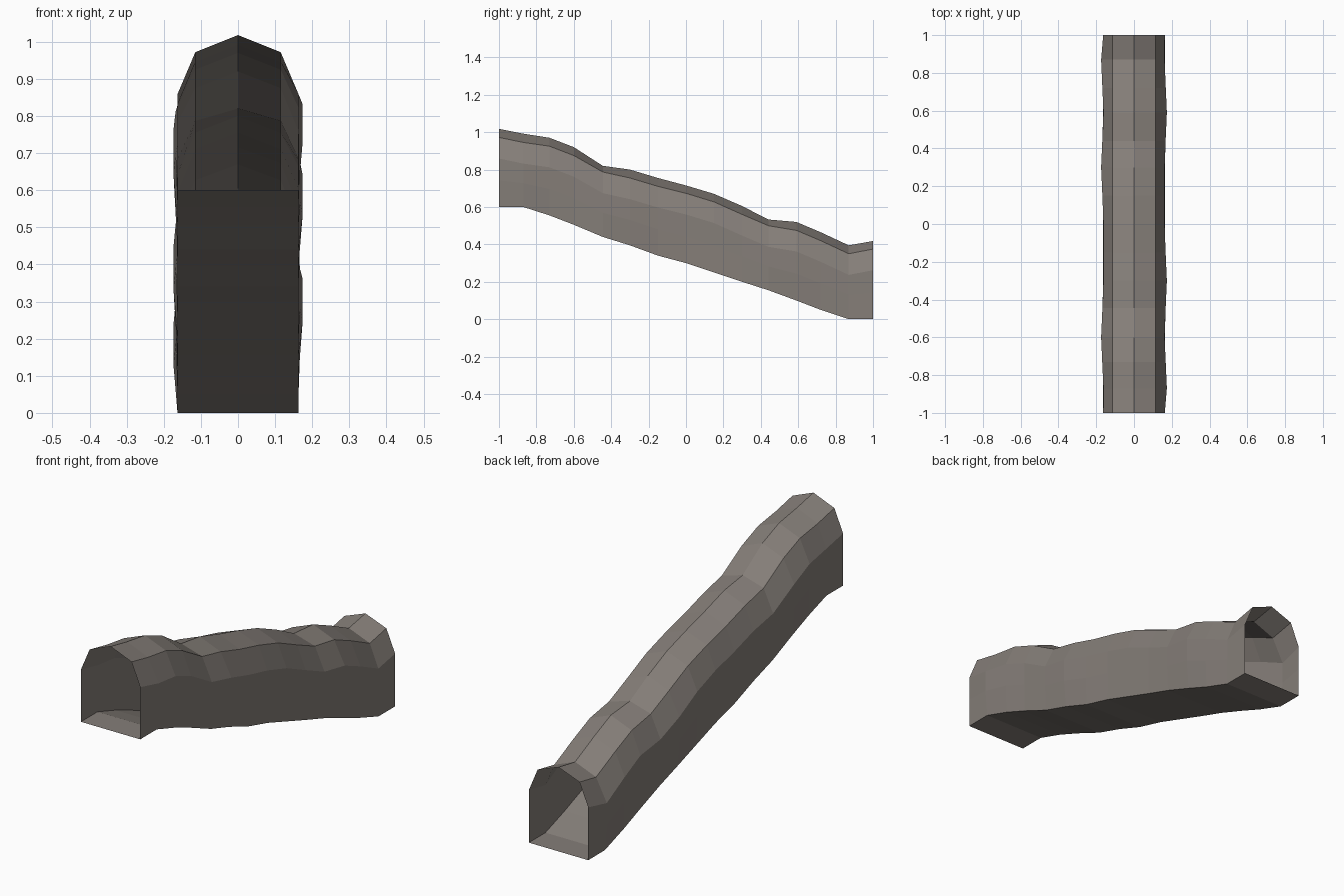
import bpy, bmesh

if "Cube" in bpy.data.objects:
    bpy.data.objects.remove(bpy.data.objects["Cube"])

rock = bpy.data.materials.new("grey brown rock")
rock.diffuse_color = (0.235, 0.21, 0.19, 1)
rock.use_nodes = True
rock.node_tree.nodes["Principled BSDF"].inputs["Base Color"].default_value = rock.diffuse_color

# Stations along the sloping tunnel: y, floor height, shoulder height, ridge height
stations = [
    (-1.0, .60, .972, 1.018), (-.87, .60, .945, .992), (-.73, .555, .925, .97),
    (-.60, .505, .875, .92), (-.445, .44, .787, .82), (-.30, .395, .755, .80),
    (-.15, .34, .71, .755), (0, .30, .673, .715), (.15, .25, .627, .67),
    (.30, .20, .56, .605), (.44, .155, .50, .533), (.59, .10, .475, .52),
    (.72, .05, .42, .465), (.87, 0, .35, .395), (1.0, 0, .375, .418)]


def bulge(y, centres):
    """Wall half-width, swelling near the given places."""
    near = min(abs(y - c) for c in centres)
    return .162 + .012 * max(0, 1 - near / .27)


def section(y, floor, shoulder, ridge):
    """Arched cross-section, from the floor up the right and down the left."""
    top = shoulder - .113
    mid = floor + .55 * (top - floor)
    end = abs(y) > .99
    r = .163 if end else bulge(y, (.59, -.30, -.87))
    l = .163 if end else bulge(y, (.87, .30, -.60))
    return [(.163, y, floor), (r, y, mid), (r, y, top), (.115, y, shoulder),
            (0, y, ridge),
            (-.115, y, shoulder), (-l, y, top), (-l, y, mid), (-.163, y, floor)]


# Open-ended tunnel shell
bm = bmesh.new()
rings = [[bm.verts.new(p) for p in section(*s)] for s in stations]
n = len(rings[0])
for a, b in zip(rings, rings[1:]):
    for i in range(n):
        j = (i + 1) % n
        bm.faces.new((a[i], b[i], b[j], a[j]))
bmesh.ops.recalc_face_normals(bm, faces=bm.faces)
mesh = bpy.data.meshes.new("tunnel")
bm.to_mesh(mesh)
bm.free()
mesh.materials.append(rock)
tunnel = bpy.data.objects.new("sloping_tunnel", mesh)
bpy.context.collection.objects.link(tunnel)
